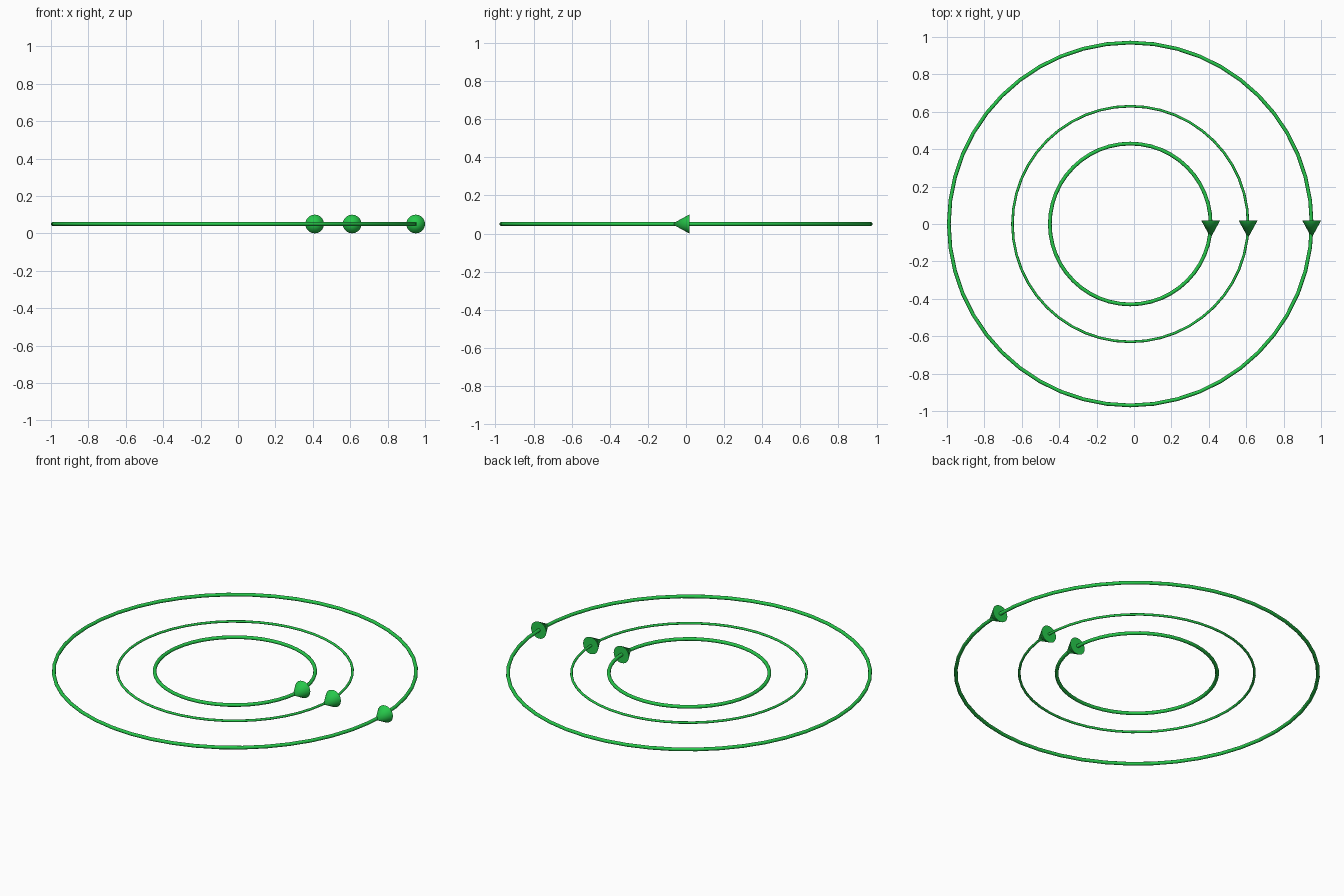
import bpy, math

if "Cube" in bpy.data.objects:
    bpy.data.objects.remove(bpy.data.objects["Cube"])

CX, Z = -0.02, 0.05          # shared ring centre and height
CONE_R, CONE_LEN = 0.05, 0.092

green = bpy.data.materials.new("green")
green.diffuse_color = (0.02, 0.58, 0.07, 1)
green.use_nodes = True
green.node_tree.nodes["Principled BSDF"].inputs["Base Color"].default_value = green.diffuse_color


def finish(obj, name):
    obj.name = name
    obj.data.materials.append(green)
    bpy.ops.object.shade_smooth_by_angle(angle=math.radians(40))


def flow_ring(label, radius, tube):
    # thin circular line
    bpy.ops.mesh.primitive_torus_add(
        major_radius=radius, minor_radius=tube,
        major_segments=48, minor_segments=10, location=(CX, 0, Z))
    finish(bpy.context.object, label + "_ring")
    # arrowhead on the right side, pointing to the front (-y)
    bpy.ops.mesh.primitive_cone_add(
        vertices=20, radius1=CONE_R, radius2=0, depth=CONE_LEN,
        location=(CX + radius, 0.018 - CONE_LEN / 2, Z),
        rotation=(math.radians(90), 0, 0))
    finish(bpy.context.object, label + "_arrowhead")


for label, radius, tube in (("inner", 0.43, 0.01),
                            ("middle", 0.63, 0.007),
                            ("outer", 0.97, 0.01)):
    flow_ring(label, radius, tube)
